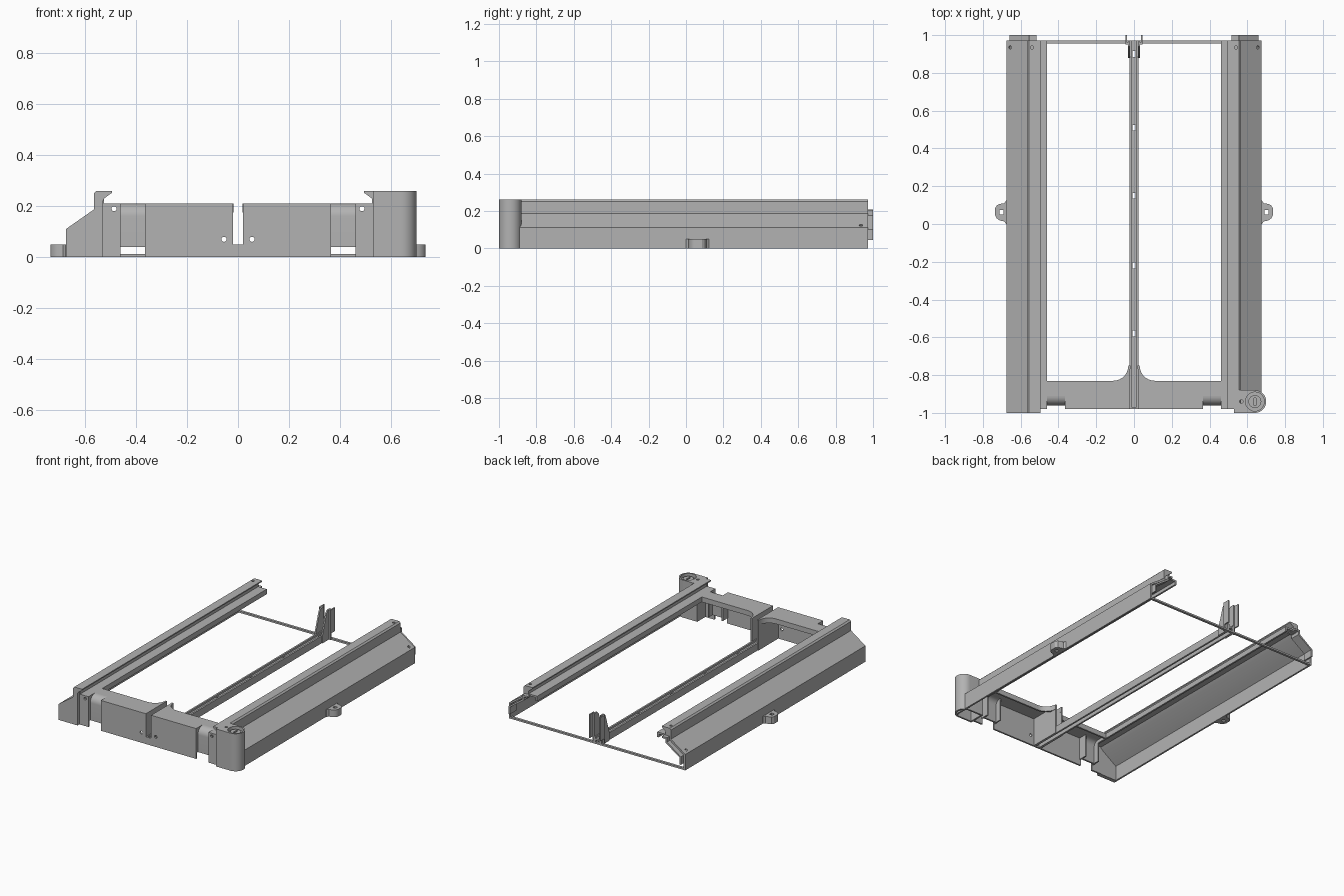
import bpy, bmesh, math
from mathutils import Matrix, Vector

if "Cube" in bpy.data.objects:
    bpy.data.objects.remove(bpy.data.objects["Cube"])

grey = bpy.data.materials.new("plain_grey")
grey.use_nodes = True
grey.diffuse_color = (0.45, 0.45, 0.45, 1)
grey.node_tree.nodes["Principled BSDF"].inputs["Base Color"].default_value = (0.45, 0.45, 0.45, 1)
parts = []


def arc(cx, cy, r, start, end, n=10):
    angles = [math.radians(start + (end - start) * i / n) for i in range(n + 1)]
    return [(cx + r * math.cos(a), cy + r * math.sin(a)) for a in angles]


def circle(cx, cy, r, n=20):
    return arc(cx, cy, r, 0, 360, n)[:-1]


def rect(u0, u1, v0, v1):
    return [(u0, v0), (u1, v0), (u1, v1), (u0, v1)]


def add_object(name, mesh):
    obj = bpy.data.objects.new(name, mesh)
    bpy.context.collection.objects.link(obj)
    mesh.materials.clear()
    mesh.materials.append(grey)
    parts.append(obj)
    return obj


def baked(obj):
    bpy.context.view_layer.update()
    return bpy.data.meshes.new_from_object(obj.evaluated_get(bpy.context.evaluated_depsgraph_get()))


def prism(name, loops, axis, lo, hi, mirror=1):
    """Extrude an outline (first loop) with holes (other loops) along an axis."""
    curve = bpy.data.curves.new(name, "CURVE")
    curve.dimensions = "2D"
    curve.fill_mode = "BOTH"
    curve.extrude = (hi - lo) / 2
    for loop in loops:
        spline = curve.splines.new("POLY")
        spline.points.add(len(loop) - 1)
        for p, (u, v) in zip(spline.points, loop):
            p.co = (u, v, 0, 1)
        spline.use_cyclic_u = True
    temp = bpy.data.objects.new("temp", curve)
    bpy.context.collection.objects.link(temp)
    mesh = baked(temp)
    bpy.data.objects.remove(temp)
    bpy.data.curves.remove(curve)
    bm = bmesh.new()
    bm.from_mesh(mesh)
    mid = (lo + hi) / 2
    for v in bm.verts:
        a, b, c = v.co
        c += mid
        x, y, z = {"x": (c, a, b), "y": (a, c, b), "z": (a, b, c)}[axis]
        v.co = (x * mirror, y, z)
    bmesh.ops.remove_doubles(bm, verts=bm.verts, dist=0.00005)
    bmesh.ops.recalc_face_normals(bm, faces=bm.faces)
    bm.to_mesh(mesh)
    bm.free()
    mesh.name = name
    return add_object(name, mesh)


def box(name, x0, x1, y0, y1, z0, z1, mirror=1):
    return prism(name, [rect(x0, x1, y0, y1)], "z", z0, z1, mirror)


def drill(obj, centre, direction, radius, depth):
    """Cut one round screw hole and discard the cutter."""
    bm = bmesh.new()
    turn = Vector((0, 0, 1)).rotation_difference(Vector(direction)).to_matrix().to_4x4()
    bmesh.ops.create_cone(bm, cap_ends=True, segments=16, radius1=radius, radius2=radius,
                          depth=depth, matrix=Matrix.Translation(centre) @ turn)
    mesh = bpy.data.meshes.new("cutter")
    bm.to_mesh(mesh)
    bm.free()
    cutter = bpy.data.objects.new("cutter", mesh)
    cutter.hide_render = True
    bpy.context.collection.objects.link(cutter)
    mod = obj.modifiers.new("hole", "BOOLEAN")
    mod.operation = "DIFFERENCE"
    mod.solver = "EXACT"
    mod.object = cutter
    result = baked(obj)
    obj.modifiers.clear()
    if len(result.polygons):
        obj.data = result
    bpy.data.objects.remove(cutter)


# Cross-sections of the side rails
T = 0.012
dovetail = [(0.675, 0), (0.675, 0.11), (0.565, 0.187), (0.565, 0.25), (0.555, 0.26),
            (0.495, 0.26), (0.495, 0.252), (0.525, 0.23)]
rail = dovetail + [(0.525, 0.21), (0.46, 0.21), (0.46, 0.175), (0.472, 0.175), (0.472, 0.198),
                   (0.535, 0.198), (0.553, 0.18), (0.663, 0.104), (0.663, 0)]
tongue = [(0.66, 0.045), (0.66, 0.1), (0.555, 0.175), (0.555, 0.205), (0.515, 0.205),
          (0.515, 0.193), (0.543, 0.193), (0.543, 0.168), (0.65, 0.094), (0.65, 0.045)]
ear = [(0.668, 0), (0.677, 0), (0.687, 0.014), (0.71, 0.018), (0.727, 0.03), (0.735, 0.045),
       (0.735, 0.085), (0.725, 0.1), (0.71, 0.106), (0.687, 0.11), (0.677, 0.124), (0.668, 0.124)]

for side, s in (("left", 1), ("right", -1)):
    # Long hollow rail with its connecting tongue and mounting ear
    body = prism(side + "_rail", [rail], "y", -0.98, 0.972, s)
    drill(body, (s * 0.54, 0.935, 0.26), (0, 0, 1), 0.009, 0.04)
    drill(body, (s * 0.655, 0.935, 0.122), (s * 0.57, 0, 0.82), 0.009, 0.05)
    prism(side + "_rail_tongue", [tongue], "y", 0.93, 1.0, s)
    prism(side + "_mounting_ear", [ear, rect(0.69, 0.713, 0.05, 0.073)], "z", 0, 0.05, s)

    # Front crossbar: panel, top sheet, recess and corner
    prism(side + "_front_panel", [rect(0.02, 0.365, 0, 0.21), circle(0.055, 0.07, 0.01)],
          "y", -0.98, -0.968, s)
    prism(side + "_corner_panel", [rect(0.46, 0.535, 0, 0.21), circle(0.486, 0.19, 0.01)],
          "y", -0.98, -0.968, s)
    fillet = arc(0.11, -0.75, 0.08, 270, 180)
    sheet = [(0.02, -0.98), (0.365, -0.98), (0.365, -0.91), (0.46, -0.91), (0.46, -0.83)]
    prism(side + "_crossbar_top", [sheet + fillet + [(0.02, -0.75)]], "z", 0.21 - T, 0.21, s)
    lip = [(0.46, -0.83)] + fillet + arc(0.11, -0.75, 0.08 + T, 180, 270) + [(0.46, -0.83 - T)]
    prism(side + "_crossbar_lip", [lip], "z", 0.175, 0.21, s)
    outer = arc(-0.91, 0.16, 0.05, 90, 180) + [(-0.96, 0.04)]
    inner = [(-0.948, 0.04)] + arc(-0.91, 0.16, 0.05 - T, 180, 90)
    prism(side + "_rounded_recess", [outer + inner], "x", 0.36, 0.465, s)
    for x in (0.355, 0.46):
        box(side + "_recess_cheek", x, x + 0.01, -0.98, -0.91, 0.04, 0.21, s)
    box(side + "_gap_wall", 0.02, 0.03, -0.98, -0.75, 0, 0.21, s)

    # Centre beam wall and rear upright with its fin
    box(side + "_beam_wall", 0.013, 0.025, -0.98, 0.972, 0, 0.05, s)
    upright = [(0.88, 0), (0.88, 0.05), (0.925, 0.19), (0.94, 0.207), (0.972, 0.207), (0.972, 0)]
    prism(side + "_rear_upright", [upright], "x", 0.021, 0.031, s)
    box(side + "_upright_web", 0.025, 0.045, 0.95, 0.96, 0, 0.207, s)
    box(side + "_upright_fin", 0.036, 0.045, 0.95, 1.0, 0.045, 0.207, s)

# Slotted floor of the centre beam
slots = [rect(-0.007, 0.007, y - 0.015, y + 0.015) for y in (0.9, 0.51, 0.15, -0.22, -0.58)]
prism("beam_floor", [rect(-0.016, 0.016, -0.98, 0.972)] + slots, "z", 0.025, 0.037)
box("beam_front_cap", -0.021, 0.021, -0.98, -0.968, 0, 0.05)

# Thin tie strip across the back
box("rear_tie_strip", -0.67, 0.67, 0.955, 0.972, 0, 0.012)

# Closed front end of the right rail
prism("right_rail_end_cap", [dovetail + [(0.53, 0.22), (0.53, 0)]], "y", -1.0, -0.972, -1)

# Rounded corner tower with a round socket
tower = arc(0.64, -0.94, 0.06, -90, 90, 20) + [(0.53, -0.88), (0.53, -1.0)]
hollow = arc(0.64, -0.94, 0.048, -90, 90, 20) + [(0.542, -0.892), (0.542, -0.988)]
prism("tower_shell", [tower, hollow], "z", 0, 0.2)
prism("tower_core", [tower], "z", 0.2, 0.235)
prism("tower_rim", [tower, circle(0.64, -0.94, 0.05, 28), circle(0.568, -0.94, 0.01)], "z", 0.235, 0.26)
prism("tower_socket_ring", [circle(0.64, -0.94, 0.034, 24), rect(0.634, 0.646, -0.96, -0.92)],
      "z", 0.235, 0.248)

# Smooth the curved walls while keeping edges crisp
bpy.ops.object.select_all(action="DESELECT")
for obj in parts:
    obj.select_set(True)
bpy.context.view_layer.objects.active = parts[0]
bpy.ops.object.shade_smooth_by_angle(angle=math.radians(30))
